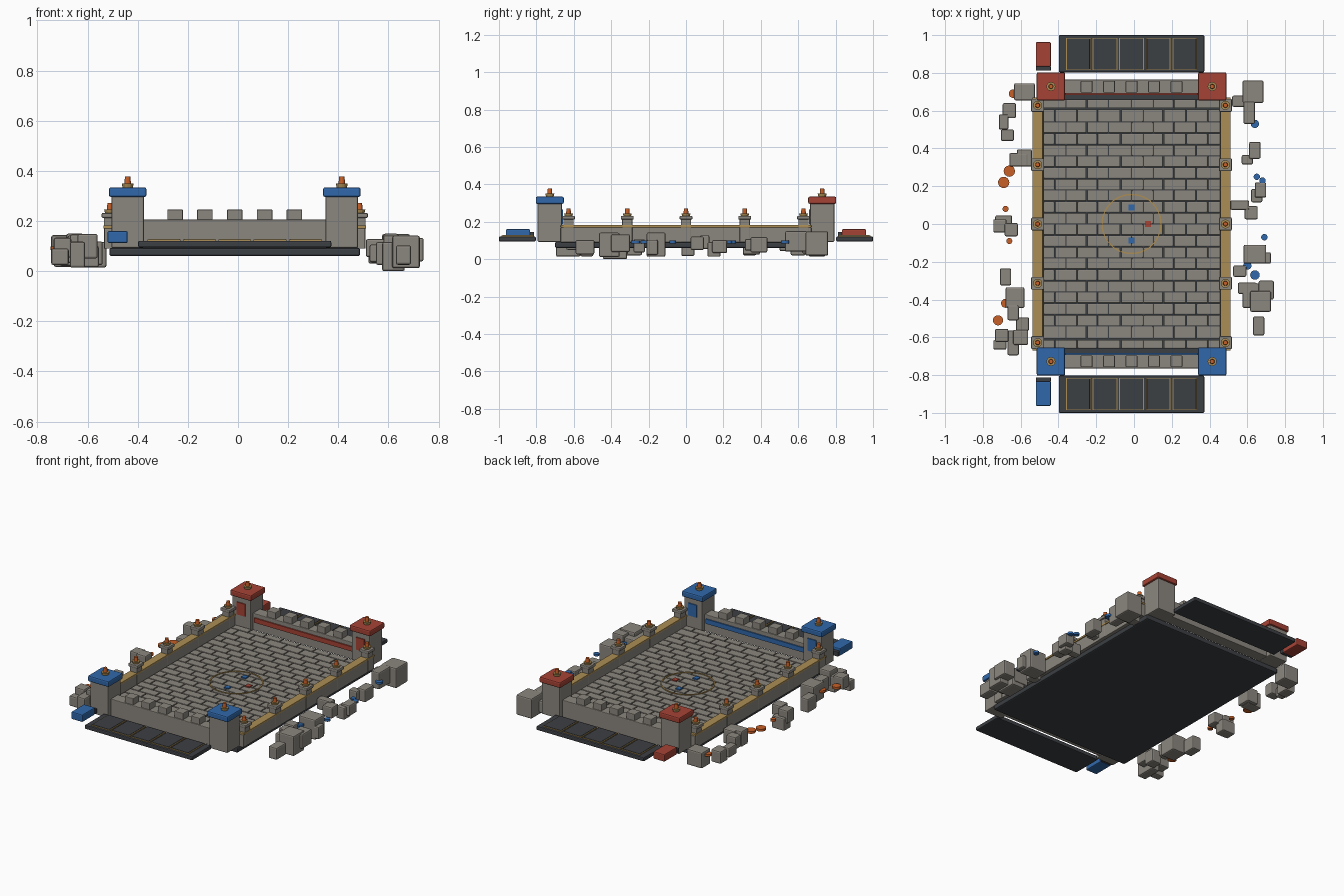
import bpy, bmesh, random
from mathutils import Matrix, Vector

if "Cube" in bpy.data.objects:
    bpy.data.objects.remove(bpy.data.objects["Cube"])
random.seed(4)
CX = -0.013  # centre line of the arena


def material(name, r, g, b):
    m = bpy.data.materials.new(name)
    m.use_nodes = True
    m.diffuse_color = (r, g, b, 1)
    node = next(n for n in m.node_tree.nodes if n.type == "BSDF_PRINCIPLED")
    node.inputs["Base Color"].default_value = (r, g, b, 1)
    node.inputs["Roughness"].default_value = 0.8
    return m


stone = material("stone grey", 0.26, 0.24, 0.21)
slate = material("dark slate", 0.045, 0.05, 0.057)
blue = material("team blue", 0.03, 0.14, 0.41)
red = material("team red", 0.38, 0.055, 0.036)
gold = material("sand gold", 0.41, 0.27, 0.09)
orange = material("flame orange", 0.58, 0.115, 0.02)


def finish(name, bm, mat, bevel=0):
    mesh = bpy.data.meshes.new(name)
    bm.to_mesh(mesh)
    bm.free()
    mesh.materials.append(mat)
    ob = bpy.data.objects.new(name, mesh)
    bpy.context.collection.objects.link(ob)
    if bevel:
        mod = ob.modifiers.new("soft edges", "BEVEL")
        mod.width, mod.segments = bevel, 2
    return ob


def boxes(name, items, mat, bevel=0):
    """Each item is a centre and a size."""
    bm = bmesh.new()
    for centre, size in items:
        m = Matrix.Translation(centre) @ Matrix.Diagonal(Vector(size)).to_4x4()
        bmesh.ops.create_cube(bm, size=1, matrix=m)
    return finish(name, bm, mat, bevel)


def span(x0, x1, y0, y1, z0, z1):
    return (((x0 + x1) / 2, (y0 + y1) / 2, (z0 + z1) / 2),
            (abs(x1 - x0), abs(y1 - y0), z1 - z0))


def cylinders(name, items, mat, sides=12):
    """Each item is base point, height, bottom radius and top radius."""
    bm = bmesh.new()
    for (x, y, z), h, r0, r1 in items:
        bmesh.ops.create_cone(bm, cap_ends=True, segments=sides, radius1=r0, radius2=r1,
                              depth=h, matrix=Matrix.Translation((x, y, z + h / 2)))
    return finish(name, bm, mat)


# Base slab
boxes("base_slab", [span(CX - 0.5, CX + 0.5, -0.7, 0.7, 0.06, 0.093)], slate, 0.008)
boxes("floor_bed", [span(-0.48, 0.46, -0.66, 0.66, 0.09, 0.106)], slate)

# Paving in running bond: alternate rows use alternate joints
joints = [-0.42, -0.36, -0.3, -0.25, -0.195, -0.135, -0.07, -0.013,
          0.05, 0.103, 0.155, 0.21, 0.277, 0.33, 0.39]
half = [0.06, 0.12, 0.18, 0.24, 0.3, 0.36, 0.42, 0.48, 0.54, 0.61, 0.66]
rows = [-y for y in reversed(half)] + [0] + half
gap = 0.003
tiles = []
for i, (y0, y1) in enumerate(zip(rows, rows[1:])):
    cols = [-0.48] + joints[i % 2::2] + [0.46]
    for x0, x1 in zip(cols, cols[1:]):
        tiles.append(span(x0 + gap, x1 - gap, y0 + gap, y1 - gap, 0.1, 0.115))
boxes("paving_tiles", tiles, stone, 0.002)

# Centre ring with markers
bm = bmesh.new()
n = 48
loops = []
for r, z in ((0.152, 0.112), (0.16, 0.112), (0.16, 0.119), (0.152, 0.119)):
    loops.append([bm.verts.new(Matrix.Rotation(6.28319 * k / n, 3, "Z") @ Vector((r, 0, z))
                               + Vector((CX, 0, 0))) for k in range(n)])
for a, b in zip(loops, loops[1:] + loops[:1]):
    for k in range(n):
        j = (k + 1) % n
        bm.faces.new((a[k], a[j], b[j], b[k]))
bmesh.ops.recalc_face_normals(bm, faces=bm.faces)
finish("centre_ring", bm, gold)
boxes("blue_markers", [((CX, s * 0.088, 0.118), (0.032, 0.032, 0.009)) for s in (-1, 1)], blue)
boxes("red_marker", [((CX + 0.088, 0, 0.118), (0.032, 0.032, 0.009))], red)


def torches(name, points, k=1):
    """Gold cup with an orange flame at each point."""
    cylinders(name + "_cups", [(p, 0.016 * k, 0.02, 0.024) for p in points], gold)
    cylinders(name + "_flames", [(p, 0.042 * k, 0.014, 0.011) for p in points], orange)


# Side walls, gold copings, posts and torches
sides = (CX - 0.497, CX + 0.497)
boxes("side_walls", [((x, 0, 0.13), (0.046, 1.34, 0.08)) for x in sides], stone, 0.003)
boxes("side_copings", [((x, 0, 0.176), (0.054, 1.34, 0.012)) for x in sides], gold, 0.002)
post_points = [(x, 0.314 * k, 0.229) for x in sides for k in range(-2, 3)]
boxes("side_posts", [((x, y, 0.157), (0.05, 0.055, 0.134)) for x, y, z in post_points], stone, 0.004)
boxes("post_caps", [((x, y, 0.222), (0.068, 0.068, 0.02)) for x, y, z in post_points], stone, 0.005)
torches("post_torch", post_points)

# Each end: wall, towers, tray and team block
for end, s, team in (("front", -1, blue), ("back", 1, red)):
    boxes(end + "_wall", [((CX, s * 0.727, 0.15), (0.74, 0.074, 0.11))], stone, 0.004)
    boxes(end + "_merlons", [((CX + 0.119 * k, s * 0.727, 0.222), (0.062, 0.062, 0.048))
                             for k in range(-2, 3)], stone, 0.004)
    boxes(end + "_banner", [((CX, s * 0.687, 0.165), (0.7, 0.009, 0.03))], team)

    towers = [(CX + t * 0.427, s * 0.728) for t in (-1, 1)]
    boxes(end + "_towers", [((x, y, 0.196), (0.13, 0.13, 0.208)) for x, y in towers], stone, 0.006)
    boxes(end + "_tower_caps", [((x, y, 0.315), (0.15, 0.15, 0.038)) for x, y in towers], team, 0.008)
    boxes(end + "_tower_plates", [((x, s * 0.661, 0.225), (0.06, 0.009, 0.08))
                                  for x, y in towers], team)
    torches(end + "_tower_torch", [(x, y, 0.333) for x, y in towers], 1.06)

    boxes(end + "_tray", [span(CX - 0.385, CX + 0.385, s * 0.803, s, 0.095, 0.121)], slate, 0.006)
    slots = [CX + 0.141 * k for k in range(-2, 3)]
    boxes(end + "_slot_rims", [((x, s * 0.9, 0.122), (0.131, 0.172, 0.008)) for x in slots], gold)
    boxes(end + "_slot_panels", [((x, s * 0.9, 0.124), (0.122, 0.164, 0.01)) for x in slots],
          slate, 0.002)
    boxes(end + "_team_block", [span(-0.52, -0.44, s * 0.833, s * 0.963, 0.112, 0.16)], team, 0.006)
    boxes(end + "_team_block_edge", [span(-0.52, -0.44, s * 0.812, s * 0.834, 0.115, 0.145)],
          slate, 0.003)

# Floating rubble beside the walls: x, y, width, depth in hundredths
left_rocks = [(-58, 70, 11, 9), (-66, 60, 7, 8), (-69, 54, 5, 8), (-67, 47, 7, 6),
              (-61, 34, 10, 7), (-58, 35, 8, 9), (-69, 1, 9, 7), (-65, -3, 7, 7),
              (-71, -1, 7, 7), (-68, -28, 6, 9), (-63, -39, 10, 11), (-64, -47, 6, 8),
              (-59, -53, 7, 7), (-70, -59, 7, 7), (-71, -64, 7, 5), (-64, -63, 6, 13),
              (-60, -60, 8, 8)]
right_rocks = [(56, 65, 8, 6), (63, 70, 11, 12), (61, 59, 6, 12), (64, 39, 6, 9),
               (60, 34, 6, 5), (67, 18, 6, 8), (65, 15, 6, 7), (56, 10, 10, 5),
               (62, 6, 7, 7), (56, -25, 7, 6), (64, -16, 12, 10), (68, -18, 9, 6),
               (60, -34, 10, 6), (62, -38, 9, 13), (70, -35, 8, 10), (67, -41, 11, 11),
               (66, -54, 6, 10)]
for name, rocks in (("left_rubble", left_rocks), ("right_rubble", right_rocks)):
    items = []
    for x, y, w, d in rocks:
        h = min(0.13, (w + d) / 200 * random.uniform(0.95, 1.25))
        low = random.uniform(0.01, 0.155 - h)
        if (x, y) == (62, -38):
            low = 0
        items.append(((x / 100, y / 100, low + h / 2), (w / 100, d / 100, h)))
    boxes(name, items, stone, 0.008)

# Flat ember and crystal discs among the rubble
embers = [(-66, 28, 3), (-69, 22, 3), (-68, 8, 1.6), (-66, -9, 1.6),
          (-68, -42, 2.4), (-72, -51, 2.7), (-64, 69, 2.3)]
crystals = [(64, 53, 2.2), (65, 25, 1.7), (68, 23, 1.7), (69, -7, 1.7),
            (60, -22, 2.2), (64, -27, 2.5)]
for name, spots, mat in (("ember_discs", embers, orange), ("crystal_discs", crystals, blue)):
    cylinders(name, [((x / 100, y / 100, 0.085), 0.014, r / 100, r / 100)
                     for x, y, r in spots], mat, 16)
